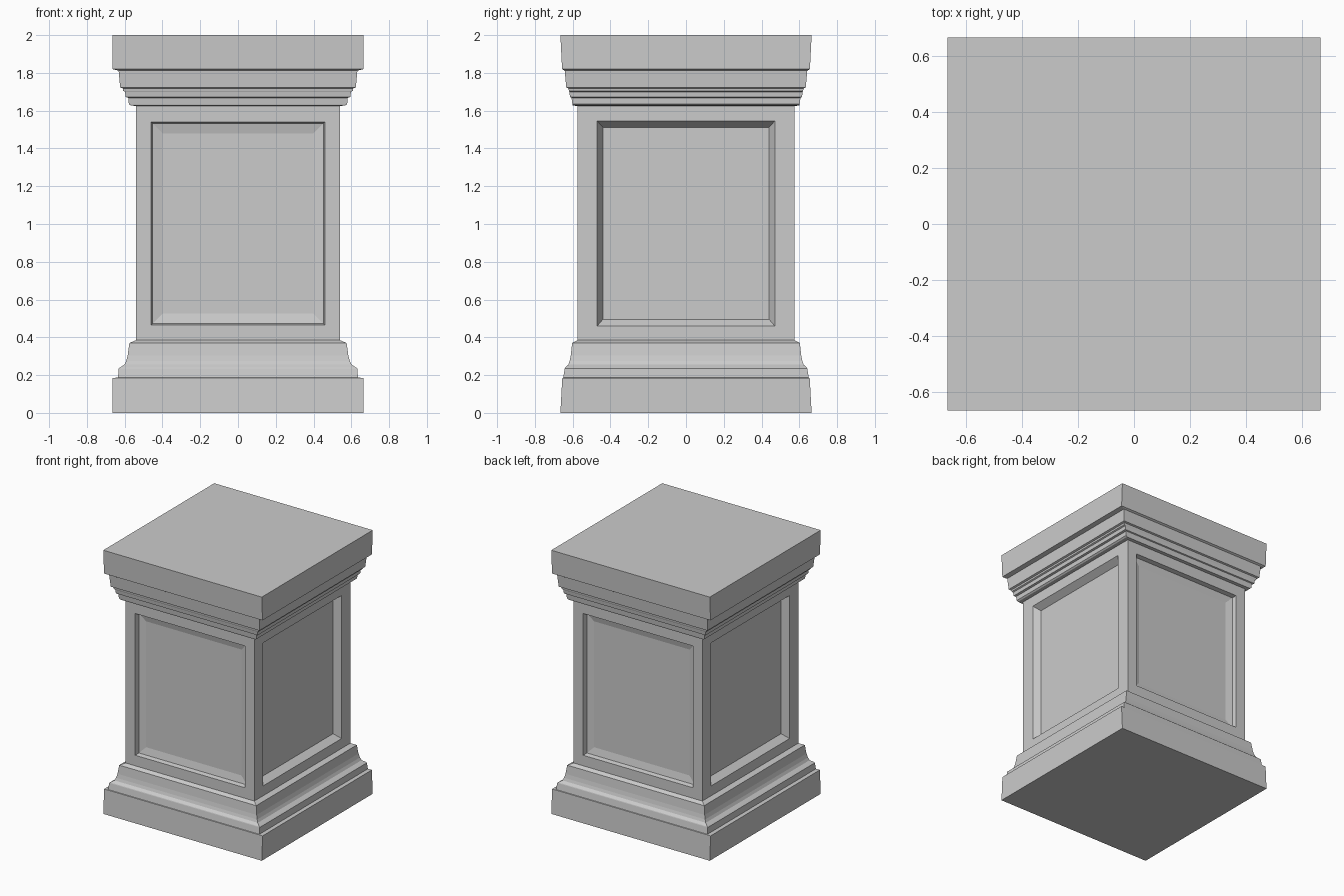
import bpy
import math
from mathutils import Matrix, Vector

cube = bpy.data.objects.get("Cube")
if cube:
    bpy.data.objects.remove(cube, do_unlink=True)

# One plain stone colour
stone = bpy.data.materials.new("grey_stone")
stone.use_nodes = True
stone.diffuse_color = (0.6, 0.6, 0.6, 1)
shader = stone.node_tree.nodes["Principled BSDF"]
shader.inputs["Base Color"].default_value = stone.diffuse_color
shader.inputs["Roughness"].default_value = 0.8


def loft(name, rings, cap_first=False, cap_last=False):
    """Join four-cornered rings with flat quads."""
    verts = [corner for ring in rings for corner in ring]
    faces = []
    for r in range(len(rings) - 1):
        a, b = 4 * r, 4 * r + 4
        for i in range(4):
            j = (i + 1) % 4
            faces.append((a + i, a + j, b + j, b + i))
    if cap_first:
        faces.append((3, 2, 1, 0))
    if cap_last:
        n = len(verts)
        faces.append((n - 4, n - 3, n - 2, n - 1))
    mesh = bpy.data.meshes.new(name)
    mesh.from_pydata(verts, [], faces)
    mesh.materials.append(stone)
    obj = bpy.data.objects.new(name, mesh)
    bpy.context.collection.objects.link(obj)
    return obj


def moulding(profile):
    """Horizontal rings from (height, half width, half depth)."""
    return [[(-x, -y, z), (x, -y, z), (x, y, z), (-x, y, z)] for z, x, y in profile]


def panel(name, angle, distance, frames):
    """Recessed panel from (half width, bottom, top, recess) frames."""
    turn = Matrix.Rotation(angle, 3, "Z")
    rings = []
    for w, low, high, recess in frames:
        y = recess - distance
        corners = [(-w, y, low), (w, y, low), (w, y, high), (-w, y, high)]
        rings.append([turn @ Vector(c) for c in corners])
    loft(name, rings, cap_last=True)


SHAFT_X, SHAFT_Y = 0.54, 0.575
LOW, HIGH = 0.385, 1.625

# Foot block, ledge and cove
loft("base", moulding([
    (0, 0.665, 0.665), (0.185, 0.665, 0.655), (0.187, 0.635, 0.65),
    (0.235, 0.632, 0.642), (0.24, 0.625, 0.64), (0.255, 0.602, 0.623),
    (0.275, 0.592, 0.616), (0.305, 0.584, 0.61), (0.37, 0.575, 0.603),
    (LOW, SHAFT_X, SHAFT_Y)]), cap_first=True)

# Stepped cornice and top slab
loft("cornice", moulding([
    (HIGH, SHAFT_X, SHAFT_Y), (1.627, 0.568, 0.6), (1.635, 0.578, 0.602),
    (1.668, 0.58, 0.606), (1.672, 0.595, 0.614), (1.7, 0.598, 0.618),
    (1.705, 0.608, 0.62), (1.718, 0.61, 0.622), (1.723, 0.624, 0.634),
    (1.812, 0.632, 0.642), (1.82, 0.665, 0.656), (2, 0.665, 0.665)]), cap_last=True)

# Shaft sides: stepped panels front and back, bevelled panels left and right
stepped = [(SHAFT_X, LOW, HIGH, 0), (0.46, 0.465, 1.54, 0),
           (0.453, 0.472, 1.533, 0.033), (0.4, 0.525, 1.48, 0.045)]
bevelled = [(SHAFT_Y, LOW, HIGH, 0), (0.47, 0.46, 1.545, 0),
            (0.44, 0.495, 1.512, 0.05)]
panel("shaft_front", 0, SHAFT_Y, stepped)
panel("shaft_back", math.pi, SHAFT_Y, stepped)
panel("shaft_left", math.pi / 2, SHAFT_X, bevelled)
panel("shaft_right", -math.pi / 2, SHAFT_X, bevelled)
